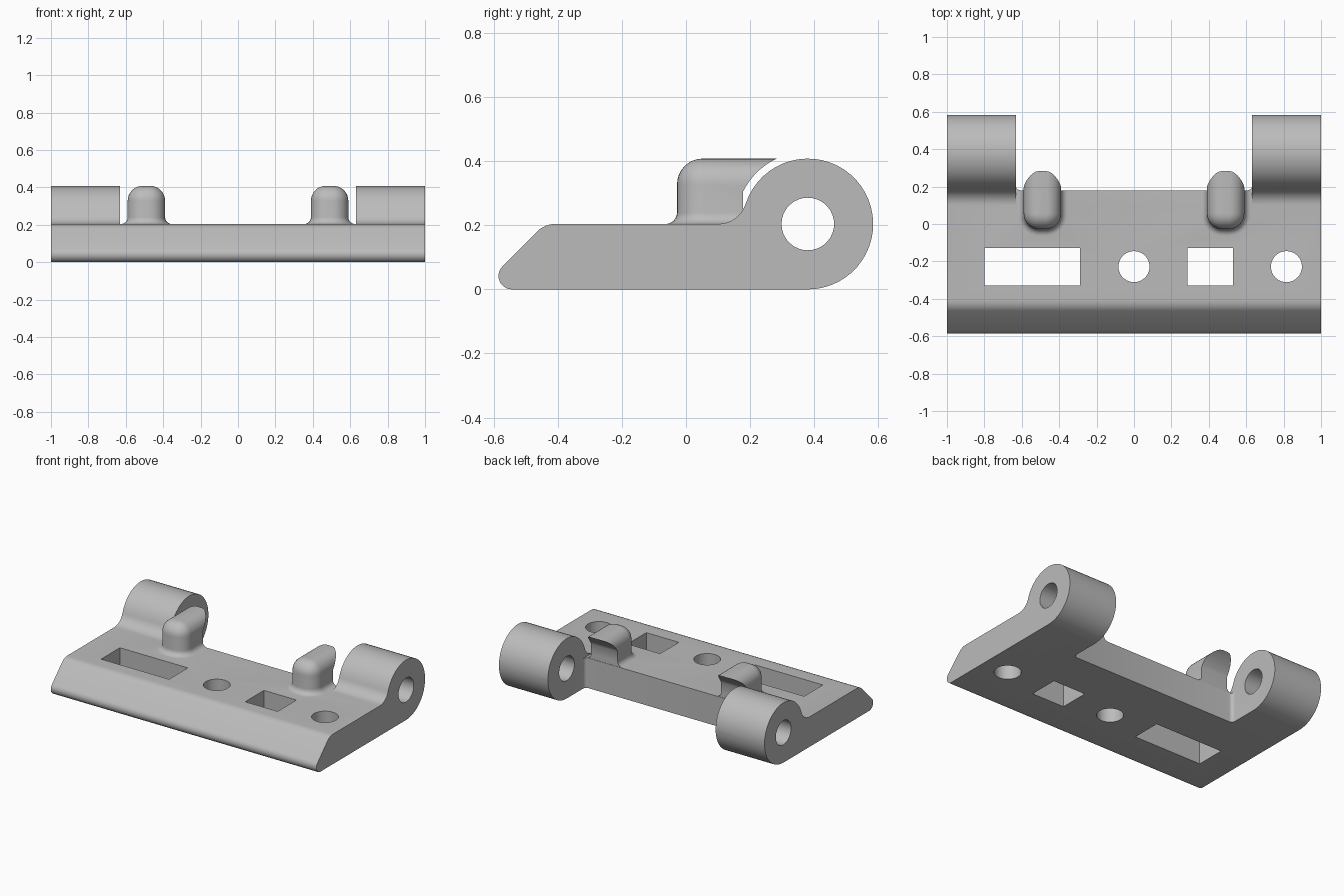
import bpy, bmesh
from math import sin, cos, radians

if "Cube" in bpy.data.objects:
    bpy.data.objects.remove(bpy.data.objects["Cube"])

grey = bpy.data.materials.new("grey plastic")
grey.use_nodes = True
colour = (0.5, 0.5, 0.5, 1)
grey.diffuse_color = colour
grey.node_tree.nodes["Principled BSDF"].inputs["Base Color"].default_value = colour


def arc(cx, cy, r, start, end, n):
    """Points on an arc, angles in degrees."""
    angles = [radians(start + (end - start) * i / n) for i in range(n + 1)]
    return [(cx + r * cos(a), cy + r * sin(a)) for a in angles]


def loft(name, rings):
    """Closed solid through a stack of equal rings."""
    bm = bmesh.new()
    loops = [[bm.verts.new(p) for p in ring] for ring in rings]
    for a, b in zip(loops, loops[1:]):
        for i in range(len(a)):
            j = (i + 1) % len(a)
            bm.faces.new((a[i], a[j], b[j], b[i]))
    bm.faces.new(loops[0])
    bm.faces.new(loops[-1])
    bmesh.ops.recalc_face_normals(bm, faces=bm.faces)
    mesh = bpy.data.meshes.new(name)
    bm.to_mesh(mesh)
    bm.free()
    mesh.materials.append(grey)
    obj = bpy.data.objects.new(name, mesh)
    bpy.context.collection.objects.link(obj)
    return obj


def prism_x(name, pts, lo, hi):
    return loft(name, [[(x, y, z) for y, z in pts] for x in (lo, hi)])


def prism_z(name, pts, lo, hi):
    return loft(name, [[(x, y, z) for x, y in pts] for z in (lo, hi)])


def box_pts(x0, x1, y0, y1):
    return [(x0, y0), (x1, y0), (x1, y1), (x0, y1)]


def combine(obj, other, operation):
    """Apply a boolean and discard the tool object."""
    mod = obj.modifiers.new("boolean", "BOOLEAN")
    mod.operation = operation
    mod.solver = "EXACT"
    mod.object = other
    bpy.context.view_layer.objects.active = obj
    bpy.ops.object.modifier_apply(modifier=mod.name)
    bpy.data.objects.remove(other)


PLATE_TOP = 0.204
PIN_Y = 0.38
GAP = 0.632       # half width between the knuckles
WALL_Y = 0.18

# Plate with rolled hinge knuckles, extruded from its side profile
profile = arc(-0.543, 0.042, 0.042, 270, 135, 10)
profile += arc(-0.408, 0.124, 0.08, 135, 90, 6)
profile += arc(0.1, 0.294, 0.09, 270, 342.2, 8)
profile += arc(PIN_Y, PLATE_TOP, PLATE_TOP, 161, -90, 36)
plate = prism_x("hinge_plate", profile, -1, 1)

# Gap between the knuckles, with small rounded inner corners
r = 0.025
gap = arc(-GAP + r, WALL_Y + r, r, 180, 270, 5) + arc(GAP - r, WALL_Y + r, r, 270, 360, 5)
gap += [(GAP, 1), (-GAP, 1)]
combine(plate, prism_z("gap_cutter", gap, -1, 1), "DIFFERENCE")
combine(plate, prism_z("top_cutter", box_pts(-GAP, GAP, 0.09, 0.7), PLATE_TOP + 0.0002, 1),
        "DIFFERENCE")

# Pin hole through both knuckles
combine(plate, prism_x("pin_cutter", arc(PIN_Y, PLATE_TOP, 0.082, 0, 350, 35), -2, 2),
        "DIFFERENCE")

# Slots and screw holes
for x0, x1 in ((-0.8, -0.288), (0.285, 0.53)):
    combine(plate, prism_z("slot_cutter", box_pts(x0, x1, -0.33, -0.128), -1, 1), "DIFFERENCE")
for x in (0, 0.815):
    combine(plate, prism_z("screw_cutter", arc(x, -0.228, 0.083, 0, 350, 35), -1, 1),
            "DIFFERENCE")


def lug_ring(cx, offset, z):
    """Plan outline of a lug, grown or shrunk by an offset."""
    half, front, corner = 0.1, -0.028, 0.085
    rad = corner + offset
    pts = arc(cx - half + corner, front + corner, rad, 180, 270, 8)
    pts += arc(cx + half - corner, front + corner, rad, 270, 360, 8)
    pts += [(cx + half + offset, 0.36), (cx - half - offset, 0.36)]
    return [(x, y, z) for x, y in pts]


# Stop lugs: flared foot, rounded top, back hollowed clear of the mating knuckle
flare, top, rim = 0.036, 0.408, 0.08
for side in (-1, 1):
    cx = side * 0.49
    rings = [lug_ring(cx, flare, 0.12)]
    rings += [lug_ring(cx, flare + y, PLATE_TOP + flare + z)
              for y, z in arc(0, 0, flare, 270, 180, 6)]
    rings += [lug_ring(cx, y - rim, top - rim + z) for y, z in arc(0, 0, rim, 0, 90, 8)]
    lug = loft("lug", rings)
    hollow = [(0.178, 0)] + arc(PIN_Y, PLATE_TOP, 0.226, 153.3, 90, 12) + [(0.7, 0.43), (0.7, 0)]
    combine(lug, prism_x("hollow_cutter", hollow, -2, 2), "DIFFERENCE")
    combine(plate, lug, "UNION")

# Smooth curved faces, keep edges sharp
bpy.ops.object.select_all(action="DESELECT")
plate.select_set(True)
bpy.context.view_layer.objects.active = plate
bpy.ops.object.shade_smooth_by_angle(angle=radians(30))
